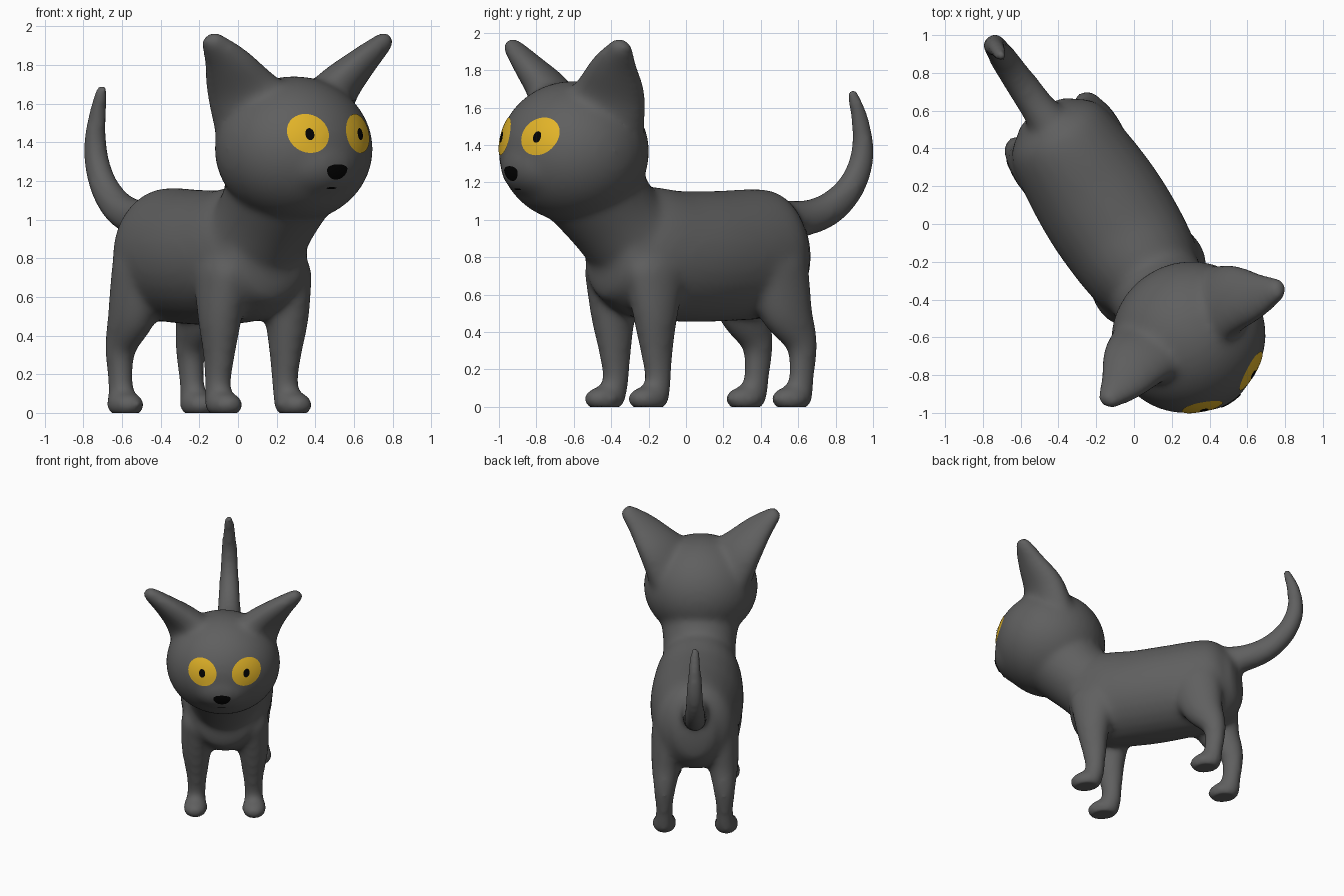
import bpy, bmesh, math
from mathutils import Vector, Matrix
from mathutils.bvhtree import BVHTree

if "Cube" in bpy.data.objects:
    bpy.data.objects.remove(bpy.data.objects["Cube"])

# Model is built facing -y, then turned to its final heading
PLACE = Matrix.Translation((-0.071, -0.046, 0)) @ Matrix.Rotation(math.radians(33), 4, 'Z')


def material(name, rgb):
    m = bpy.data.materials.new(name)
    m.diffuse_color = (*rgb, 1)
    m.use_nodes = True
    m.node_tree.nodes["Principled BSDF"].inputs["Base Color"].default_value = m.diffuse_color
    return m


GREY = material("dark_grey_fur", (0.115, 0.115, 0.115))
YELLOW = material("yellow_eye", (0.77, 0.46, 0.022))
BLACK = material("black", (0.001, 0.001, 0.001))

bm = bmesh.new()


def ellipsoid(center, radii):
    mat = Matrix.Translation(center) @ Matrix.Diagonal((*radii, 1))
    bmesh.ops.create_uvsphere(bm, u_segments=40, v_segments=24, radius=1, matrix=mat)


def spline(keys, steps=6):
    """Catmull-Rom through keys of (x, y, z, radius a, radius b)."""
    k = [Vector(p) for p in keys]
    k = [2 * k[0] - k[1]] + k + [2 * k[-1] - k[-2]]
    out = []
    for i in range(1, len(k) - 2):
        for s in range(steps):
            t = s / steps
            p0, p1, p2, p3 = k[i - 1:i + 3]
            out.append(0.5 * (2 * p1 + (p2 - p0) * t + (2 * p0 - 5 * p1 + 4 * p2 - p3) * t * t
                              + (3 * p1 - p0 - 3 * p2 + p3) * t ** 3))
    return out + [k[-2]]


def loft(keys, ref=(1, 0, 0), side=1, bulge=1.0, n=28):
    """Closed tube with oval rings and domed ends; side=-1 mirrors it."""
    pts = spline(keys)
    pos = [Vector(p[:3]) for p in pts]
    rings = []
    last = len(pts) - 1
    cap = [(bulge * math.sin(q), math.cos(q)) for q in (0.5, 1.0, 1.45)]
    for i, p in enumerate(pts):
        t = (pos[min(i + 1, last)] - pos[max(i - 1, 0)]).normalized()
        a = Vector(ref)
        a = (a - t * a.dot(t)).normalized()
        b = t.cross(a)
        stages = [(0, 1)]
        if i == 0:
            stages = [(-s, c) for s, c in reversed(cap)] + stages
        if i == last:
            stages = stages + cap
        for s, c in stages:
            mid = pos[i] + t * s * min(p[3], p[4])
            ring = []
            for j in range(n):
                w = math.tau * j / n
                v = mid + a * p[3] * c * math.cos(w) + b * p[4] * c * math.sin(w)
                ring.append(bm.verts.new((v.x * side, v.y, v.z)))
            rings.append(ring)
    for r0, r1 in zip(rings, rings[1:]):
        for j in range(n):
            bm.faces.new((r0[j], r0[(j + 1) % n], r1[(j + 1) % n], r1[j]))
    bm.faces.new(rings[0][::-1])
    bm.faces.new(rings[-1])


# Torso and neck
loft([(0, 0.735, 0.83, 0.17, 0.22), (0, 0.665, 0.825, 0.255, 0.295), (0, 0.55, 0.82, 0.30, 0.345),
      (0, 0.25, 0.805, 0.335, 0.35), (0, 0.0, 0.805, 0.335, 0.35), (0, -0.25, 0.83, 0.305, 0.35),
      (0, -0.42, 0.85, 0.24, 0.28)], bulge=0.27)
loft([(0, -0.29, 0.90, 0.27, 0.26), (0, -0.41, 1.02, 0.265, 0.255), (0, -0.55, 1.18, 0.29, 0.28)],
     bulge=0.3)
# Head and muzzle
ellipsoid((0, -0.66, 1.365), (0.415, 0.398, 0.378))
ellipsoid((0, -0.82, 1.29), (0.27, 0.255, 0.20))
# Tail
loft([(0, 0.66, 1.0, 0.105, 0.105), (-0.008, 0.83, 1.01, 0.092, 0.097),
      (-0.014, 0.99, 1.065, 0.083, 0.09), (-0.018, 1.125, 1.185, 0.073, 0.077),
      (-0.02, 1.192, 1.345, 0.063, 0.065), (-0.02, 1.18, 1.52, 0.051, 0.051),
      (-0.02, 1.13, 1.675, 0.035, 0.035)])
for s in (1, -1):
    # Ears, turned outward
    loft([(0.20, -0.61, 1.54, 0.24, 0.15), (0.295, -0.62, 1.68, 0.195, 0.115),
          (0.41, -0.67, 1.81, 0.137, 0.08), (0.527, -0.705, 1.92, 0.07, 0.053)],
         ref=(0.72, 0.70, 0), side=s)
    # Front legs and paws
    loft([(0.20, -0.27, 0.72, 0.12, 0.18), (0.207, -0.275, 0.50, 0.11, 0.128),
          (0.205, -0.265, 0.30, 0.08, 0.092), (0.207, -0.257, 0.16, 0.066, 0.074),
          (0.212, -0.27, 0.08, 0.072, 0.074)], side=s)
    ellipsoid((0.214 * s, -0.325, 0.042), (0.092, 0.122, 0.07))
    # Back legs and paws
    loft([(0.18, 0.50, 0.74, 0.14, 0.20), (0.205, 0.56, 0.52, 0.113, 0.155),
          (0.217, 0.65, 0.34, 0.08, 0.09), (0.22, 0.65, 0.18, 0.062, 0.072),
          (0.222, 0.635, 0.08, 0.07, 0.074)], side=s)
    ellipsoid((0.225 * s - 0.005, 0.585, 0.042), (0.092, 0.12, 0.07))

bmesh.ops.recalc_face_normals(bm, faces=bm.faces[:])
me = bpy.data.meshes.new("body")
bm.to_mesh(me)
bm.free()
body = bpy.data.objects.new("body", me)
bpy.context.collection.objects.link(body)

# Fuse the parts into one soft skin
rem = body.modifiers.new("fuse", 'REMESH')
rem.mode = 'VOXEL'
rem.voxel_size = 0.018
smo = body.modifiers.new("soften", 'SMOOTH')
smo.factor = 0.5
smo.iterations = 24
skin = bpy.data.meshes.new_from_object(body.evaluated_get(bpy.context.evaluated_depsgraph_get()))
body.modifiers.clear()
body.data = skin
for v in skin.vertices:  # flat soles
    v.co.z = max(v.co.z, 0)
skin.materials.clear()
skin.materials.append(GREY)
skin.polygons.foreach_set("use_smooth", [True] * len(skin.polygons))
skin.update()
tree = BVHTree.FromPolygons([v.co.copy() for v in skin.vertices],
                            [tuple(p.vertices) for p in skin.polygons])
body.matrix_world = PLACE


def patch(name, x, z, rx, up, down, mat, lift, rings=8, n=36):
    """Thin oval laid on the face, projected from the front."""
    b = bmesh.new()

    def put(px, pz):
        loc, nor, _, _ = tree.ray_cast(Vector((px, -3, pz)), Vector((0, 1, 0)))
        if nor.y > 0:
            nor = -nor
        return b.verts.new(loc + nor * lift)

    prev = None
    centre = put(x, z)
    for r in range(1, rings + 1):
        f = r / rings
        ring = []
        for j in range(n):
            w = math.tau * j / n
            sn = math.sin(w)
            ring.append(put(x + rx * f * math.cos(w), z + f * sn * (up if sn > 0 else down)))
        for j in range(n):
            k = (j + 1) % n
            if prev:
                b.faces.new((prev[j], ring[j], ring[k], prev[k]))
            else:
                b.faces.new((centre, ring[j], ring[k]))
        prev = ring
    for f in b.faces:
        f.smooth = True
    m = bpy.data.meshes.new(name)
    b.to_mesh(m)
    b.free()
    m.materials.append(mat)
    o = bpy.data.objects.new(name, m)
    bpy.context.collection.objects.link(o)
    o.matrix_world = PLACE


# Face details
for x, label in ((0.178, "left"), (-0.138, "right")):
    patch(label + "_eye", x, 1.445, 0.103, 0.1, 0.1, YELLOW, 0.004)
    patch(label + "_pupil", x, 1.441, 0.022, 0.03, 0.03, BLACK, 0.008, rings=3)
patch("nose", 0.005, 1.262, 0.062, 0.025, 0.052, BLACK, 0.005, rings=4)
patch("mouth", 0, 1.167, 0.03, 0.005, 0.005, BLACK, 0.005, rings=2)
